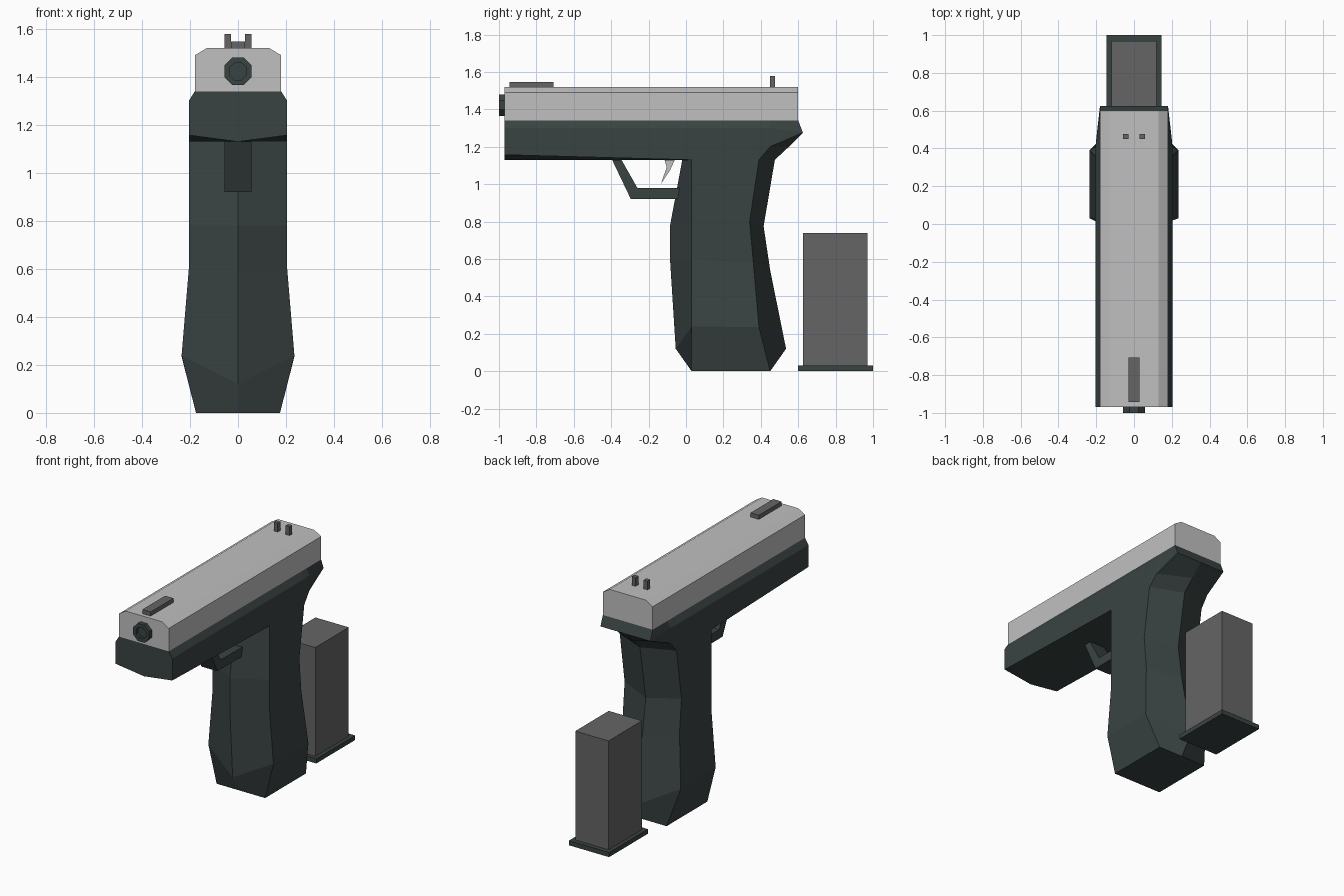
import bpy, bmesh, math

if "Cube" in bpy.data.objects:
    bpy.data.objects.remove(bpy.data.objects["Cube"])


def material(name, rgb):
    m = bpy.data.materials.new(name)
    m.diffuse_color = (*rgb, 1)
    m.use_nodes = True
    m.node_tree.nodes["Principled BSDF"].inputs["Base Color"].default_value = m.diffuse_color
    return m


LIGHT = material("light grey metal", (0.53, 0.53, 0.53))
GREY = material("mid grey metal", (0.13, 0.13, 0.13))
DARK = material("dark green grey", (0.042, 0.056, 0.055))


def finish(bm, name, mat):
    bmesh.ops.remove_doubles(bm, verts=bm.verts, dist=1e-4)
    bmesh.ops.recalc_face_normals(bm, faces=bm.faces)
    me = bpy.data.meshes.new(name)
    bm.to_mesh(me)
    bm.free()
    me.materials.append(mat)
    ob = bpy.data.objects.new(name, me)
    bpy.context.collection.objects.link(ob)
    return ob


def loft(name, rings, mat):
    """Skin a list of closed point rings and cap both ends."""
    bm = bmesh.new()
    loops = [[bm.verts.new(p) for p in r] for r in rings]
    n = len(loops[0])
    for a, b in zip(loops, loops[1:]):
        for i in range(n):
            j = (i + 1) % n
            bm.faces.new((a[i], a[j], b[j], b[i]))
    bm.faces.new(loops[0])
    bm.faces.new(loops[-1])
    return finish(bm, name, mat)


def mirrored(half):
    """Complete a half ring across x = 0."""
    return half + [(-x, y, z) for x, y, z in reversed(half) if x > 0]


def box(name, x0, x1, y0, y1, z0, z1, mat):
    ring = [(x0, y0), (x1, y0), (x1, y1), (x0, y1)]
    return loft(name, [[(x, y, z) for x, y in ring] for z in (z0, z1)], mat)


def side_profile(name, pts, w, mat):
    """Extrude a (y, z) outline across x."""
    return loft(name, [[(x, y, z) for y, z in pts] for x in (-w, w)], mat)


# Slide with chamfered top edges
slide_half = [(0.18, 1.34), (0.18, 1.49), (0.13, 1.52)]
loft("slide", [mirrored([(x, y, z) for x, z in slide_half])
               for y in (-0.97, 0.60)], LIGHT)

# Frame under the slide, with the rear tang
loft("frame", [mirrored(h) for h in (
    [(0.18, -0.97, 1.34), (0.205, -0.97, 1.30), (0.205, -0.97, 1.157), (0, -0.97, 1.13)],
    [(0.18, 0.03, 1.34), (0.205, 0.03, 1.30), (0.205, 0.03, 1.13), (0, 0.03, 1.13)],
    [(0.18, 0.39, 1.34), (0.205, 0.39, 1.30), (0.205, 0.39, 1.13), (0, 0.475, 1.13)],
    [(0.18, 0.45, 1.34), (0.20, 0.45, 1.30), (0.20, 0.45, 1.20), (0, 0.55, 1.20)],
    [(0.18, 0.60, 1.34), (0.18, 0.625, 1.275), (0.18, 0.625, 1.275), (0, 0.625, 1.275)],
)], DARK)

# Six-sided grip with front and back ridges
loft("grip", [mirrored(h) for h in (
    [(0, 0.03, 0), (0.175, 0.03, 0), (0.175, 0.45, 0), (0, 0.45, 0)],
    [(0, -0.055, 0.12), (0.235, 0.03, 0.24), (0.235, 0.39, 0.235), (0, 0.535, 0.12)],
    [(0, -0.085, 0.59), (0.205, 0.03, 0.60), (0.205, 0.36, 0.58), (0, 0.45, 0.54)],
    [(0, -0.085, 0.78), (0.205, 0.03, 0.78), (0.205, 0.34, 0.80), (0, 0.415, 0.775)],
    [(0, -0.02, 1.13), (0.205, 0.03, 1.13), (0.205, 0.39, 1.13), (0, 0.475, 1.13)],
)], DARK)

# Trigger guard and trigger
side_profile("trigger_guard", [(-0.395, 1.13), (-0.295, 0.92), (-0.02, 0.92),
                               (-0.02, 0.98), (-0.26, 0.98), (-0.345, 1.13)],
             0.057, DARK)
side_profile("trigger", [(-0.115, 1.13), (-0.103, 1.09), (-0.135, 1.00),
                         (-0.085, 1.075), (-0.06, 1.13)], 0.025, LIGHT)


# Octagonal barrel with a recessed bore
def octagon(r, y):
    angles = [math.radians(22.5 + 45 * i) for i in range(8)]
    return [(r * math.cos(a), y, 1.423 + r * math.sin(a)) for a in angles]


loft("barrel", [octagon(0.062, -0.95), octagon(0.062, -1.0),
                octagon(0.038, -1.0), octagon(0.038, -0.98)], DARK)

# Sights
box("front_sight", -0.03, 0.03, -0.943, -0.708, 1.515, 1.547, GREY)
for side, x in (("left", -0.043), ("right", 0.043)):
    box("rear_sight_" + side, x - 0.014, x + 0.014, 0.45, 0.477, 1.515, 1.578, GREY)

# Spare magazine standing behind the grip
box("magazine", -0.12, 0.12, 0.625, 0.97, 0.03, 0.74, GREY)
box("magazine_base", -0.145, 0.145, 0.60, 1.0, 0, 0.03, DARK)
